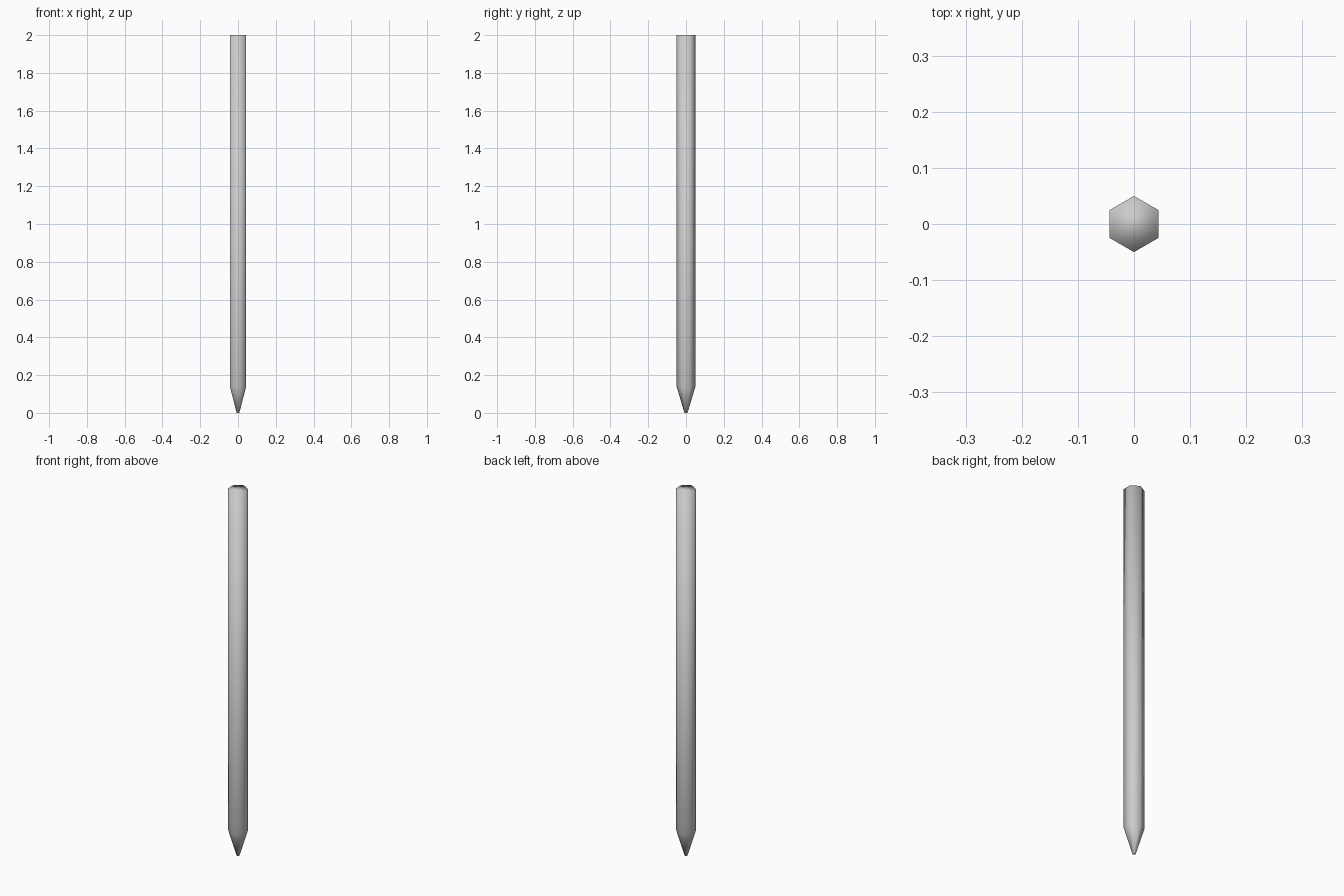
import bpy, bmesh, math

if "Cube" in bpy.data.objects:
    bpy.data.objects.remove(bpy.data.objects["Cube"])

# Hexagonal stake: rings of (radius, height) from the blunt tip to the flat top
PROFILE = [(0.008, 0.0), (0.05, 0.14), (0.05, 2.0)]
SIDES = 6

bm = bmesh.new()
rings = []
for r, z in PROFILE:
    angles = [math.radians(30) + i * math.tau / SIDES for i in range(SIDES)]
    rings.append([bm.verts.new((r * math.cos(a), r * math.sin(a), z)) for a in angles])

# Tapered point and long shaft
for low, high in zip(rings, rings[1:]):
    for i in range(SIDES):
        j = (i + 1) % SIDES
        bm.faces.new((low[i], low[j], high[j], high[i]))

# End caps, each made of two quads meeting along the y diagonal
for ring in (rings[0], rings[-1]):
    bm.faces.new((ring[1], ring[2], ring[3], ring[4]))
    bm.faces.new((ring[4], ring[5], ring[0], ring[1]))

bmesh.ops.recalc_face_normals(bm, faces=bm.faces)
for f in bm.faces:
    f.smooth = True

mesh = bpy.data.meshes.new("hexagonal_stake")
bm.to_mesh(mesh)
bm.free()
stake = bpy.data.objects.new("hexagonal_stake", mesh)
bpy.context.collection.objects.link(stake)
